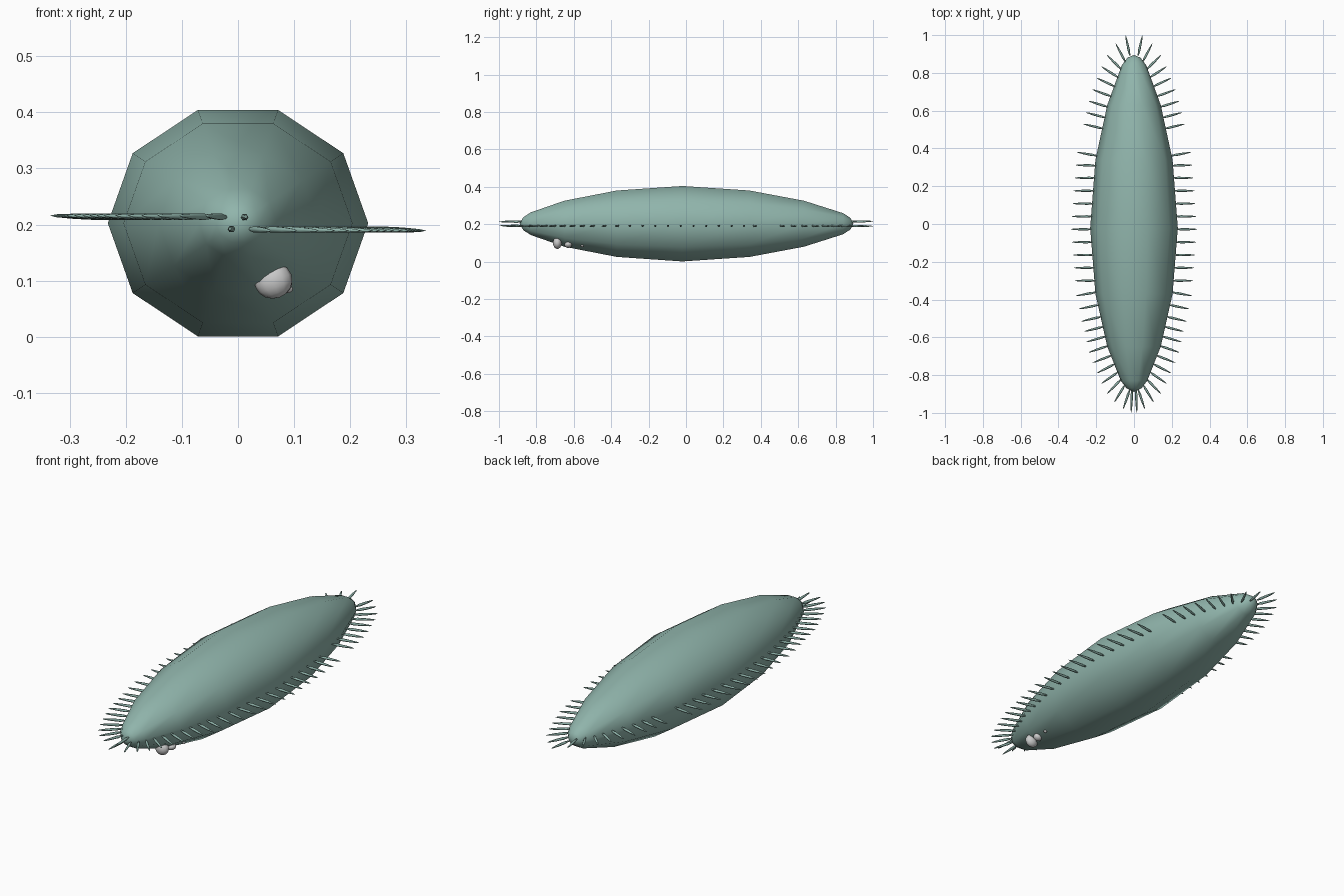
import bpy, bmesh, math
from mathutils import Vector, Matrix

cube = bpy.data.objects.get("Cube")
if cube:
    bpy.data.objects.remove(cube, do_unlink=True)


def make_material(name, rgb):
    mat = bpy.data.materials.new(name)
    mat.use_nodes = True
    mat.diffuse_color = (*rgb, 1)
    mat.node_tree.nodes["Principled BSDF"].inputs["Base Color"].default_value = (*rgb, 1)
    return mat


def finish(bm, name, mat):
    bmesh.ops.recalc_face_normals(bm, faces=bm.faces[:])
    for face in bm.faces:
        face.smooth = True
    mesh = bpy.data.meshes.new(name)
    bm.to_mesh(mesh)
    bm.free()
    mesh.materials.append(mat)
    obj = bpy.data.objects.new(name, mesh)
    bpy.context.collection.objects.link(obj)
    return obj


def interpolate(table, x):
    for (x0, v0), (x1, v1) in zip(table, table[1:]):
        if x <= x1:
            return v0 + (v1 - v0) * max(0, x - x0) / (x1 - x0)
    return table[-1][1]


def lathe(bm, stations, sides, place):
    """Skin rings of the given (position, radius); zero radius makes a pole."""
    rings = []
    for pos, rad in stations:
        count = sides if rad else 1
        rings.append([bm.verts.new(place(pos, rad * math.cos(k * math.tau / sides),
                                         rad * math.sin(k * math.tau / sides)))
                      for k in range(count)])
    for a, b in zip(rings, rings[1:]):
        for k in range(sides):
            corners = [a[k % len(a)], a[(k + 1) % len(a)],
                       b[(k + 1) % len(b)], b[k % len(b)]]
            bm.faces.new(list(dict.fromkeys(corners)))


teal = make_material("sea green", (0.28, 0.46, 0.41))
grey = make_material("pale grey", (0.6, 0.6, 0.6))

# Ten-sided spindle body
HALF_W, HALF_H, MID_Z = 0.232, 0.212, 0.2025
outline = [(-0.89, 0), (-0.87, 0.17), (-0.83, 0.30), (-0.65, 0.61), (-0.37, 0.88),
           (-0.02, 1), (0.34, 0.88), (0.63, 0.61), (0.84, 0.28), (0.88, 0.15), (0.895, 0)]
bm = bmesh.new()
lathe(bm, outline, 10, lambda p, a, b: Vector((a * HALF_W, p, MID_Z + b * HALF_H)))
finish(bm, "body", teal)

# Rows of spindle-shaped bristles, fanning out toward both ends
LENGTH = 0.11
fan = [(0, 0), (0.3, 0), (0.38, 10), (0.6, 15), (0.75, 22), (0.85, 35),
       (0.92, 50), (0.96, 64), (1, 78)]
tips = [-0.38, -0.45, -0.515, -0.57, -0.625, -0.68, -0.735, -0.79, -0.845, -0.9, -0.945, -0.98]
tips += [0.38 - 0.068 * k for k in range(11)]
tips += [0.53 + 0.061 * k for k in range(7)] + [0.955, 1.0]
bristle = [(0, 0.003), (0.25, 0.0065), (0.6, 0.0055), (0.9, 0.003), (1, 0)]


def add_bristle(bm, base, tip):
    axis = tip - base
    turn = axis.to_track_quat('Z', 'Y')
    lathe(bm, bristle, 6, lambda p, a, b: base + axis * p + turn @ Vector((a, b, 0)))


for side, name, z, droop in ((1, "left_bristles", 0.192, -0.003),
                             (-1, "right_bristles", 0.213, 0.003)):
    bm = bmesh.new()
    for tip_y in tips:
        angle = math.radians(interpolate(fan, abs(tip_y)))
        reach = LENGTH * math.cos(angle)
        base_y = tip_y - math.copysign(LENGTH * math.sin(angle), tip_y)
        base_x = max(0.022, interpolate(outline, base_y) * HALF_W - 0.006)
        add_bristle(bm, Vector((side * base_x, base_y, z)),
                    Vector((side * (base_x + reach), tip_y, z + droop)))
    # Foremost bristle crosses the middle line
    add_bristle(bm, Vector((-side * 0.01, -0.87, z)), Vector((-side * 0.015, -1, z)))
    finish(bm, name, teal)

# Small pale lumps under the front end
lumps = [("front_lump", (0.063, -0.688, 0.1), (0.034, 0.024, 0.032)),
         ("middle_lump", (0.075, -0.63, 0.09), (0.022, 0.02, 0.016)),
         ("rear_lump", (0.09, -0.555, 0.084), (0.008, 0.008, 0.006))]
for name, centre, radii in lumps:
    bm = bmesh.new()
    bmesh.ops.create_uvsphere(bm, u_segments=12, v_segments=8, radius=1)
    shape = (Matrix.Translation(centre) @ Matrix.Rotation(math.radians(-20), 4, 'Y')
             @ Matrix.Diagonal((*radii, 1)))
    bmesh.ops.transform(bm, matrix=shape, verts=bm.verts[:])
    finish(bm, name, grey)
